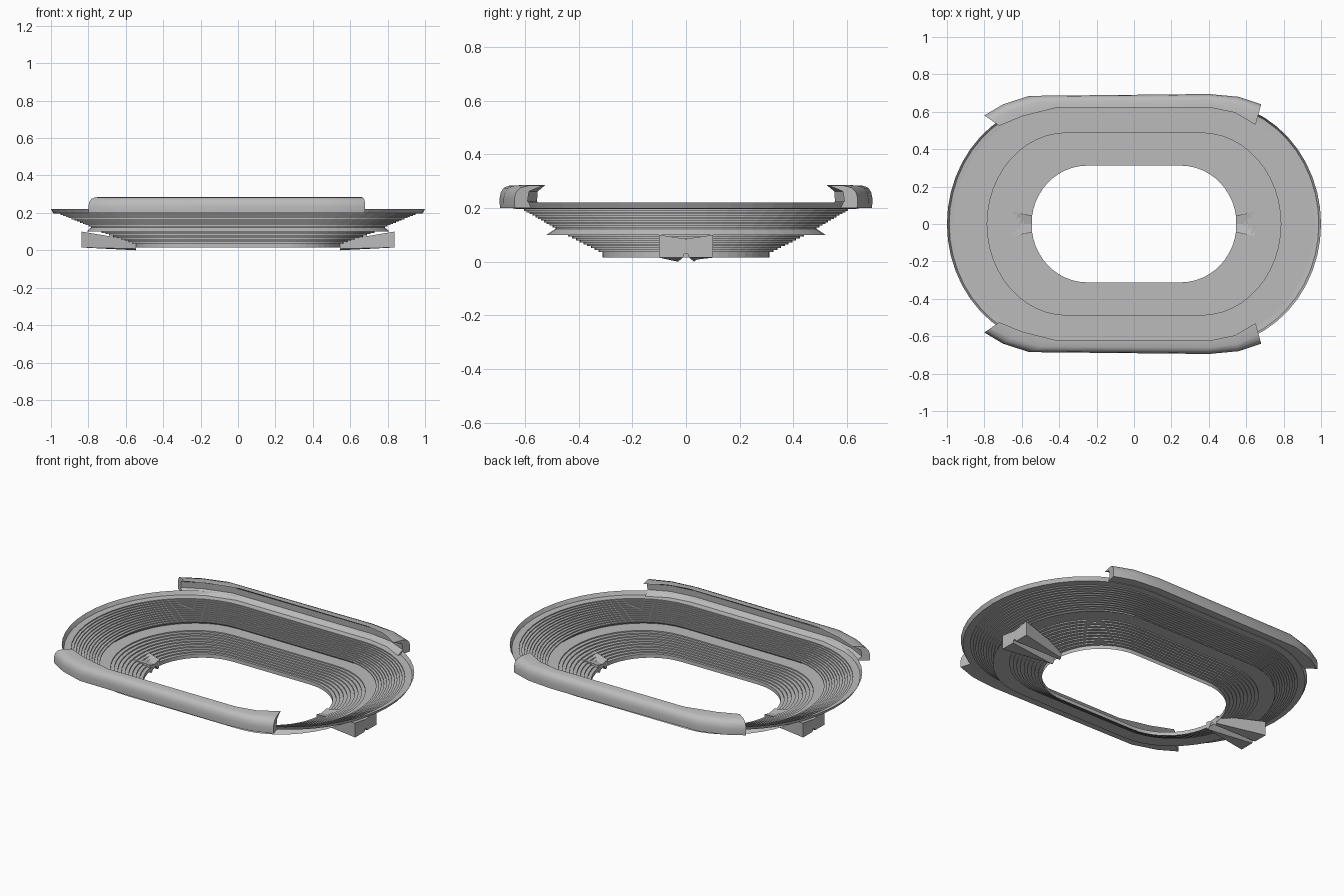
import bpy, bmesh, math

cube = bpy.data.objects.get("Cube")
if cube:
    bpy.data.objects.remove(cube, do_unlink=True)

# One plain concrete colour
concrete = bpy.data.materials.new("light_grey_concrete")
concrete.use_nodes = True
GREY = (0.5, 0.5, 0.5, 1)
concrete.diffuse_color = GREY
concrete.node_tree.nodes["Principled BSDF"].inputs["Base Color"].default_value = GREY


def finish(name, bm, recalc=True, smooth=False):
    if recalc:
        bmesh.ops.recalc_face_normals(bm, faces=bm.faces)
    mesh = bpy.data.meshes.new(name)
    bm.to_mesh(mesh)
    bm.free()
    mesh.materials.append(concrete)
    obj = bpy.data.objects.new(name, mesh)
    bpy.context.collection.objects.link(obj)
    if smooth:
        bpy.ops.object.select_all(action="DESELECT")
        obj.select_set(True)
        bpy.context.view_layer.objects.active = obj
        bpy.ops.object.shade_smooth_by_angle(angle=math.radians(35))
    return obj


def oval(a, b, s, z, n=24):
    """Straight-sided oval: half length a, half width b, half straight s."""
    pts = []
    for side in (1, -1):
        for i in range(n + 1):
            t = -math.pi / 2 + math.pi * i / n
            pts.append((side * (s + (a - s) * math.cos(t)), side * b * math.sin(t), z))
    return pts


def loft(bm, sections, closed_section=True):
    """Join successive point rows with quads."""
    rows = [[bm.verts.new(p) for p in sec] for sec in sections]
    for r0, r1 in zip(rows, rows[1:]):
        count = len(r0)
        for j in range(count if closed_section else count - 1):
            k = (j + 1) % count
            bm.faces.new((r0[j], r1[j], r1[k], r0[k]))
    return rows


def mix(p, q, t):
    return tuple(u + (v - u) * t for u, v in zip(p, q))


def stepped(start, end, count):
    """Ring sizes for a tier of seats: riser, then tread."""
    rings = [start]
    for i in range(count):
        low, high = mix(start, end, i / count), mix(start, end, (i + 1) / count)
        rings += [low[:3] + high[3:], high]
    return rings


def bowl(name, rings):
    bm = bmesh.new()
    loft(bm, [oval(*r) for r in rings])
    return finish(name, bm, recalc=False)


# Lower tier with its pitch wall and the walkway behind it
lower = [(0.548, 0.312, 0.25, 0.015)]
lower += stepped((0.548, 0.312, 0.25, 0.03), (0.75, 0.453, 0.34, 0.10), 10)
lower += [(0.81, 0.52, 0.37, 0.10), (0.785, 0.487, 0.36, 0.122)]
bowl("lower_stand", lower)

# Upper tier and outer rim
upper = stepped((0.785, 0.487, 0.36, 0.122), (0.965, 0.615, 0.40, 0.196), 12)
upper += [(0.988, 0.645, 0.40, 0.198), (1.0, 0.655, 0.40, 0.22)]
bowl("upper_stand", upper)

# Curved canopies along both long sides
OUTER = [(-0.80, 0.58), (-0.70, 0.64), (-0.56, 0.685), (0.40, 0.695), (0.56, 0.68), (0.68, 0.64)]
INNER = [(-0.72, 0.525), (-0.60, 0.575), (-0.42, 0.62), (0.42, 0.62), (0.54, 0.595), (0.65, 0.53)]
# Section: share of the way inwards, height
SECTION = [(0.75, 0.20), (0.02, 0.20), (0, 0.235), (0.06, 0.258), (0.2, 0.275),
           (0.45, 0.283), (1, 0.285), (0.5, 0.262), (0.45, 0.225)]
for name, side in (("front_canopy", -1), ("back_canopy", 1)):
    bm = bmesh.new()
    sections = []
    for out, inn in zip(OUTER, INNER):
        row = []
        for f, z in SECTION:
            x, y = mix(out, inn, f)
            row.append((x, y * side, z))
        sections.append(row)
    rows = loft(bm, sections)
    bm.faces.new(rows[0])
    bm.faces.new(rows[-1])
    finish(name, bm, smooth=True)

# Wedge-shaped gate tunnels at both ends, grooved below and creased on top
WIDE = [(0, 0.085), (0.1, 0.10), (0.1, 0.015), (0.012, 0.015), (0.006, 0.03)]
NARROW = [(0, 0.042), (0.045, 0.052), (0.04, 0.008), (0.03, 0), (0.006, 0.03)]


def mirrored(half):
    return half + [(-y, z) for y, z in reversed(half[1:])]


for name, side in (("left_gate", 1), ("right_gate", -1)):
    bm = bmesh.new()
    rows = loft(bm, [[(side * x, y, z) for y, z in mirrored(half)]
                     for x, half in ((0.545, NARROW), (0.838, WIDE))])
    for row in rows:
        bm.faces.new(row)
    finish(name, bm)
